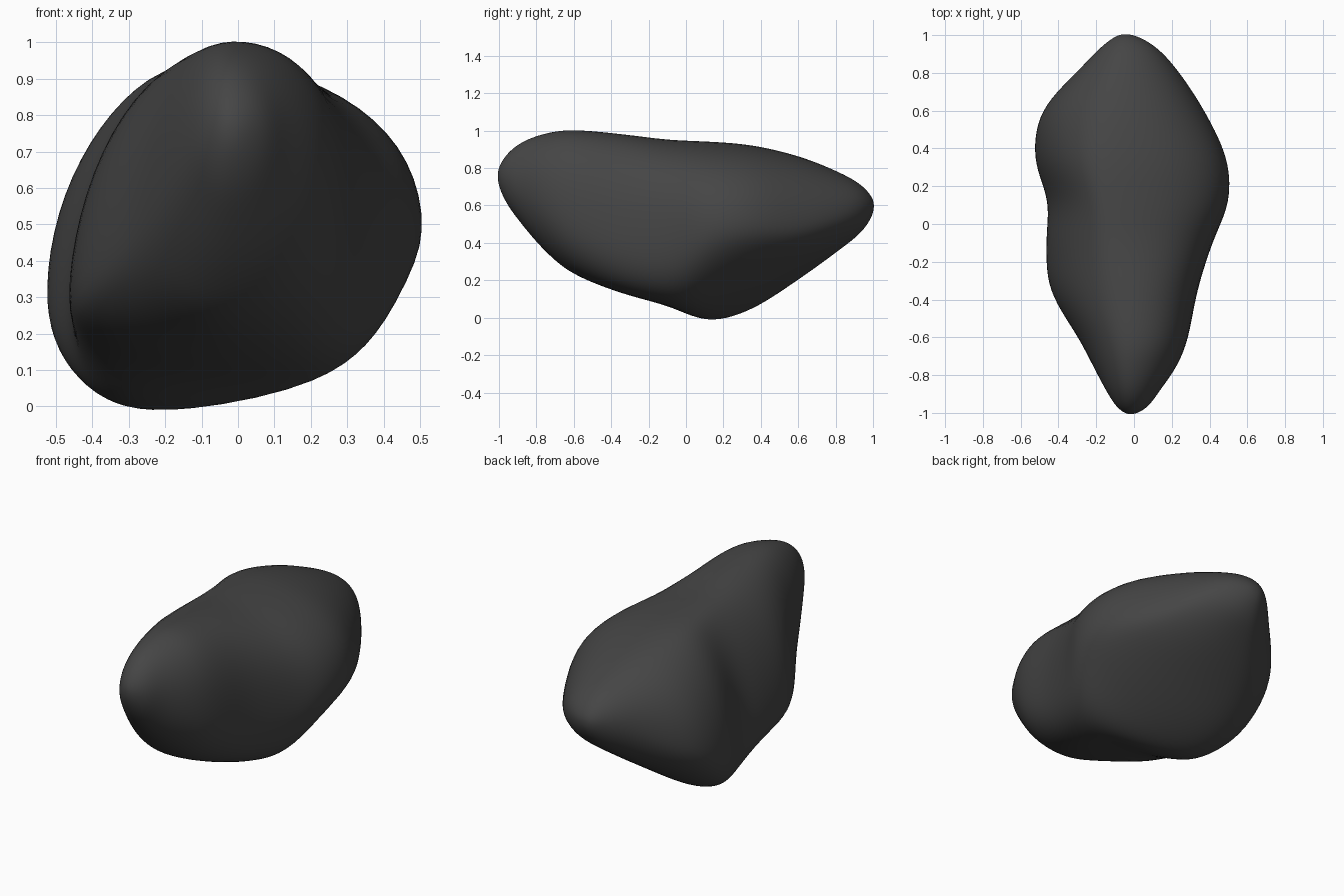
import bpy
import bmesh
from math import cos, sin, pi

default = bpy.data.objects.get("Cube")
if default:
    bpy.data.objects.remove(default, do_unlink=True)

# Cross-sections from front to back, in hundredths: y, left x z, right x z, top x z, bottom x z,
# then corner roundness in tenths: upper left, lower right, upper right, lower left
STATIONS = [
    (-97, -9, 74, 7, 75, -2, 86, -2, 63, 20, 20, 20, 20),
    (-88, -15, 69, 14, 72, -2, 94, -2, 50, 20, 21, 20, 20),
    (-75, -22, 58, 23, 65, -2, 99, -2, 35, 20, 22, 21, 20),
    (-60, -30, 46, 29, 57, -2, 101, -3, 23, 20, 25, 23, 19),
    (-35, -45, 31, 34, 49, -5, 99, 2, 13, 19, 29, 24, 18),
    (-10, -47, 28, 42, 47, -11, 96, 2, 6, 18, 28, 24, 22),
    (12, -46, 27, 51, 47, -15, 95, -20, -2, 17, 18, 23, 24),
    (35, -53, 30, 50, 47, -16, 93, -25, 4, 18, 15, 23, 24),
    (60, -49, 40, 38, 47, -11, 87, -22, 20, 19, 16, 22, 21),
    (82, -29, 53, 23, 54, -6, 78, -12, 36, 20, 19, 20, 20),
    (95, -16, 59, 10, 59, -5, 70, -5, 47, 20, 20, 20, 20),
]
# The two rounded ends, each a single point
FRONT_TIP = (-101,) + (-2, 76) * 4 + (20,) * 4
BACK_TIP = (101,) + (-5, 60) * 4 + (20,) * 4
SIDES, STEPS = 64, 7


def mirrored(s, tip):
    """Phantom station beyond a tip, so the end closes as a round cap."""
    return (s[0],) + tuple(2 * t - v for v, t in zip(s[1:9], tip[1:9])) + s[9:]


def blend(a, b, c, d, t):
    """Smooth curve through b and c."""
    return 0.5 * (2 * b + (c - a) * t + (2 * a - 5 * b + 4 * c - d) * t * t
                  + (3 * b - a - 3 * c + d) * t ** 3)


def section(s):
    """Closed outline through the four extremes of a station."""
    y, xl, zl, xr, zr, xt, zt, xb, zb, upper_left, lower_right, upper_right, lower_left = s
    quarters = [((xr, zr), (xt, zt), upper_right, False), ((xl, zl), (xt, zt), upper_left, True),
                ((xl, zl), (xb, zb), lower_left, False), ((xr, zr), (xb, zb), lower_right, True)]
    count = SIDES // 4
    points = []
    for side, end, power, backwards in quarters:
        for i in range(count):
            angle = pi / 2 * (count - i if backwards else i) / count
            u = abs(cos(angle)) ** (20 / power)
            v = abs(sin(angle)) ** (20 / power)
            x = end[0] + (side[0] - end[0]) * u
            z = side[1] + (end[1] - side[1]) * v
            points.append((x / 100, y / 100, z / 100))
    return points


# Loft the stone body through the stations
path = [mirrored(STATIONS[0], FRONT_TIP), FRONT_TIP, *STATIONS,
        BACK_TIP, mirrored(STATIONS[-1], BACK_TIP)]
bm = bmesh.new()
rings = []
for k in range(len(path) - 3):
    for j in range(STEPS):
        if k or j:
            s = [blend(*four, j / STEPS) for four in zip(*path[k:k + 4])]
            rings.append([bm.verts.new(p) for p in section(s)])
for lower, upper in zip(rings, rings[1:]):
    for i in range(SIDES):
        n = (i + 1) % SIDES
        bm.faces.new((lower[i], lower[n], upper[n], upper[i]))
for ring, end in ((rings[0], FRONT_TIP), (rings[-1], BACK_TIP)):
    tip = bm.verts.new((end[1] / 100, end[0] / 100, end[2] / 100))
    for i in range(SIDES):
        bm.faces.new((ring[i], ring[(i + 1) % SIDES], tip))

# Wear the surface smooth
for _ in range(12):
    bmesh.ops.smooth_vert(bm, verts=bm.verts, factor=0.5,
                          use_axis_x=True, use_axis_y=True, use_axis_z=True)
bmesh.ops.recalc_face_normals(bm, faces=bm.faces)
for face in bm.faces:
    face.smooth = True

mesh = bpy.data.meshes.new("stone")
bm.to_mesh(mesh)
bm.free()
stone = bpy.data.objects.new("stone", mesh)
bpy.context.collection.objects.link(stone)

# Dark grey stone colour
grey = bpy.data.materials.new("dark_grey")
grey.use_nodes = True
colour = (0.06, 0.06, 0.06, 1)
grey.diffuse_color = colour
grey.node_tree.nodes["Principled BSDF"].inputs["Base Color"].default_value = colour
mesh.materials.append(grey)
